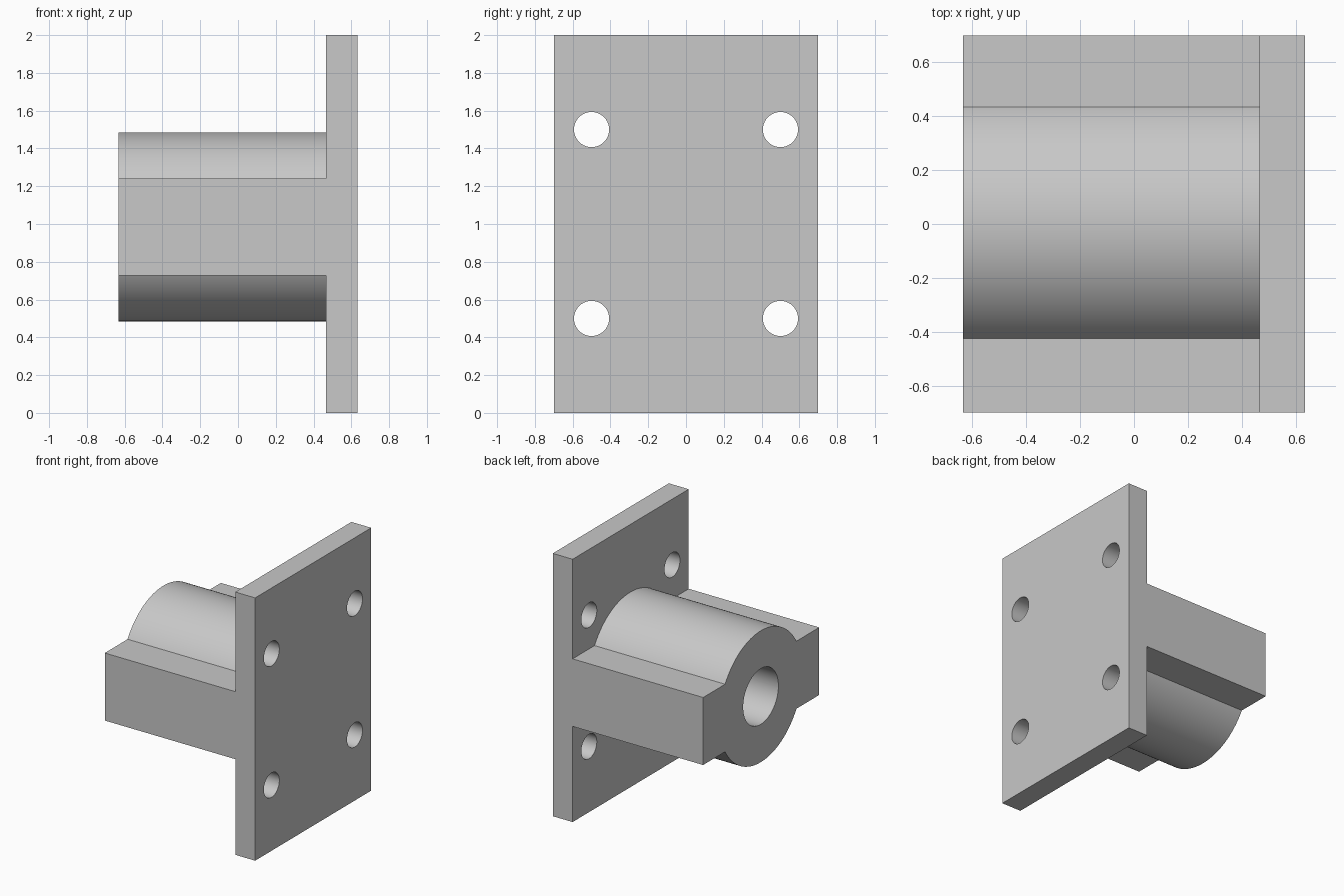
import bpy, math
from mathutils import Matrix

if "Cube" in bpy.data.objects:
    bpy.data.objects.remove(bpy.data.objects["Cube"])

grey = bpy.data.materials.new("plain_grey")
grey.diffuse_color = (0.58, 0.58, 0.58, 1)
grey.use_nodes = True
grey.node_tree.nodes["Principled BSDF"].inputs["Base Color"].default_value = grey.diffuse_color

X0, XP, X1 = -0.633, 0.466, 0.633   # boss end, plate inner face, plate outer face
HALF_W = 0.698
CY, CZ = 0.005, 0.985               # boss axis


def box(name, x0, x1, y0, y1, z0, z1):
    bpy.ops.mesh.primitive_cube_add(size=1)
    ob = bpy.context.object
    ob.name = name
    ob.data.transform(Matrix.Translation(((x0 + x1) / 2, (y0 + y1) / 2, (z0 + z1) / 2))
                      @ Matrix.Diagonal((x1 - x0, y1 - y0, z1 - z0, 1)))
    ob.data.materials.append(grey)
    return ob


def rod(name, x0, x1, y, z, r, sides):
    """Cylinder lying along x."""
    bpy.ops.mesh.primitive_cylinder_add(vertices=sides, radius=r, depth=x1 - x0)
    ob = bpy.context.object
    ob.name = name
    ob.data.transform(Matrix.Translation(((x0 + x1) / 2, y, z))
                      @ Matrix.Rotation(math.pi / 2, 4, 'Y'))
    ob.data.materials.append(grey)
    return ob


def combine(target, tool, operation):
    mod = target.modifiers.new(operation.lower(), 'BOOLEAN')
    mod.operation = operation
    mod.solver = 'EXACT'
    mod.object = tool
    bpy.ops.object.select_all(action='DESELECT')
    bpy.context.view_layer.objects.active = target
    target.select_set(True)
    bpy.ops.object.modifier_apply(modifier=mod.name)
    bpy.data.objects.remove(tool, do_unlink=True)


# Mounting plate with the cross bar and round boss merged into it
bracket = box("flanged_bracket", XP, X1, -HALF_W, HALF_W, 0, 2)
combine(bracket, box("cross_bar", X0, XP + 0.06, -HALF_W, HALF_W, CZ - 0.257, CZ + 0.257), 'UNION')
combine(bracket, rod("boss", X0, XP + 0.08, CY, CZ, 0.5, 128), 'UNION')

# Blind bore in the boss
combine(bracket, rod("bore", X0 - 0.1, XP, CY, CZ, 0.212, 96), 'DIFFERENCE')

# Four bolt holes
for y in (-0.5, 0.5):
    for z in (0.5, 1.5):
        combine(bracket, rod("bolt_hole", XP - 0.1, X1 + 0.1, y, z, 0.093, 64), 'DIFFERENCE')

bpy.ops.object.select_all(action='DESELECT')
bpy.context.view_layer.objects.active = bracket
bracket.select_set(True)
bpy.ops.object.shade_smooth_by_angle(angle=math.radians(25))
